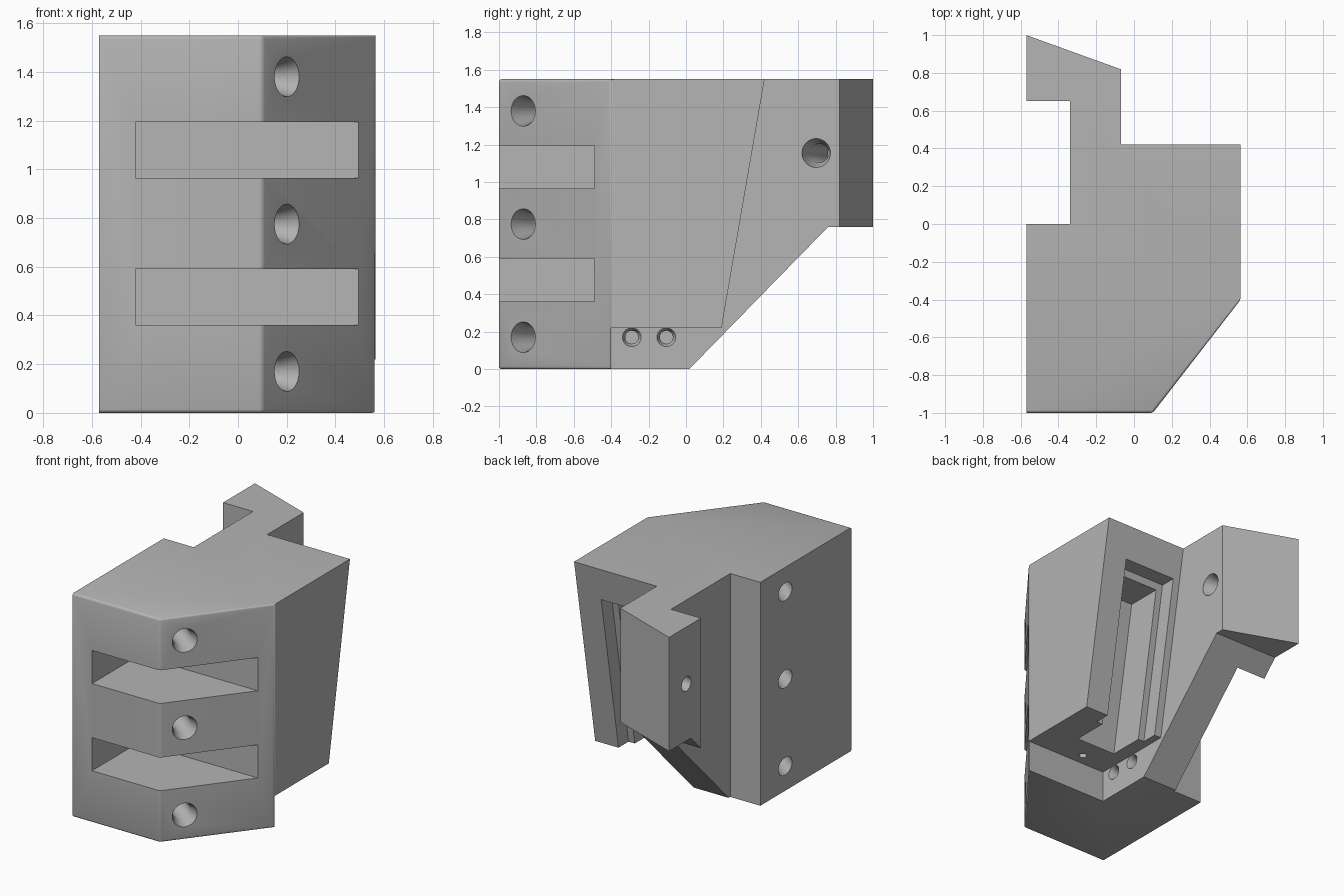
import bpy, bmesh, math
from mathutils import Vector

if "Cube" in bpy.data.objects:
    bpy.data.objects.remove(bpy.data.objects["Cube"])

grey = bpy.data.materials.new("plain grey")
grey.use_nodes = True
colour = (0.46, 0.46, 0.46, 1)
grey.diffuse_color = colour
grey.node_tree.nodes["Principled BSDF"].inputs["Base Color"].default_value = colour

HEIGHT = 1.55
CUTTERS = []


def finish(bm, name):
    bmesh.ops.recalc_face_normals(bm, faces=bm.faces)
    mesh = bpy.data.meshes.new(name)
    bm.to_mesh(mesh)
    bm.free()
    mesh.materials.append(grey)
    ob = bpy.data.objects.new(name, mesh)
    bpy.context.collection.objects.link(ob)
    return ob


def prism(points, offset):
    bm = bmesh.new()
    face = bm.faces.new([bm.verts.new(p) for p in points])
    out = bmesh.ops.extrude_face_region(bm, geom=[face])
    verts = [g for g in out["geom"] if isinstance(g, bmesh.types.BMVert)]
    bmesh.ops.translate(bm, verts=verts, vec=offset)
    bmesh.ops.recalc_face_normals(bm, faces=bm.faces)
    return bm


def cutter(bm, name):
    ob = finish(bm, name)
    ob.hide_render = True
    CUTTERS.append(ob)


def cut_profile(name, yz, x0, x1):
    cutter(prism([(x0, y, z) for y, z in yz], (x1 - x0, 0, 0)), name)


def cut_box(name, x0, x1, y0, y1, z0, z1):
    cut_profile(name, [(y0, z0), (y1, z0), (y1, z1), (y0, z1)], x0, x1)


def cut_hole(name, start, direction, length, radius, sink, depth):
    """Drilled hole whose mouth narrows from sink to radius over depth."""
    d = Vector(direction).normalized()
    rot = d.to_track_quat('Z', 'Y')
    rings = [(-0.06, sink), (0, sink), (depth, radius), (length, radius)]
    bm = bmesh.new()
    n = 32
    loops = []
    for t, r in rings:
        loops.append([bm.verts.new(Vector(start) + rot @ Vector(
            (r * math.cos(math.tau * i / n), r * math.sin(math.tau * i / n), t)))
            for i in range(n)])
    for a, b in zip(loops, loops[1:]):
        for i in range(n):
            j = (i + 1) % n
            bm.faces.new((a[i], a[j], b[j], b[i]))
    bm.faces.new(loops[0])
    bm.faces.new(loops[-1])
    cutter(bm, name)


# Main body: extruded plan with softly rounded front edges
plan = [(-0.57, -1), (0.1, -1), (0.565, -0.4), (0.565, 0.59), (-0.57, 1)]
bm = prism([(x, y, 0) for x, y in plan], (0, 0, HEIGHT))
front = [e for e in bm.edges if all(v.co.y < -0.39 for v in e.verts)
         and min(v.co.x for v in e.verts) > -0.58
         and max(v.co.x for v in e.verts) > 0]
bmesh.ops.bevel(bm, geom=front, offset=0.015, segments=3, profile=0.5,
                affect='EDGES')
body = finish(bm, "bracket_body")

# Sloped back beside the arm, with the notch beneath it
slope = (0.42 - 0.19) / (HEIGHT - 0.22)
top = HEIGHT + 0.1
cut_profile("back_cutter",
            [(-0.4, -0.1), (-0.4, 0.22), (0.19, 0.22),
             (0.42 + 0.1 * slope, top), (1.2, top), (1.2, -0.1)], -0.07, 0.8)

# Diagonal underside below the arm
cut_profile("underside_cutter",
            [(-0.08, -0.1), (0.76, 0.76), (1.2, 0.76), (1.2, -0.1)], -0.8, 0.8)

# Vertical channel between body and arm hook
cut_box("channel_cutter", -0.8, -0.34, 0, 0.65, -0.1, top)

# Strap pockets across the front corner
for z in (0.36, 0.965):
    cut_box("pocket_cutter", -0.42, 0.5, -1.2, -0.49, z, z + 0.23)


# Stepped slot following the sloped back
def cut_slot(name, x0, x1, depth, z_top):
    def back(z, d):
        return (0.19 + slope * (z - 0.22) - d, z)
    cut_profile(name, [back(0.15, depth), back(z_top, depth),
                       back(z_top, -0.2), back(0.15, -0.2)], x0, x1)


cut_slot("slot_mouth_cutter", -0.017, 0.385, 0.11, 1.32)
cut_slot("slot_deep_cutter", 0.03, 0.337, 0.36, 1.27)

# Three bolt holes square to the chamfer, leaving through the side
for z in (0.17, 0.775, 1.38):
    cut_hole("bolt_hole_cutter", (0.2, -0.87, z), (-0.6, 0.465, 0),
             1.3, 0.06, 0.082, 0.07)

# Arm hole, two blind foot holes and one upward pilot hole
cut_hole("arm_hole_cutter", (-0.07, 0.7, 1.155), (-0.5, 0.11, 0),
         0.8, 0.05, 0.078, 0.06)
for y in (-0.29, -0.105):
    cut_hole("foot_hole_cutter", (-0.07, y, 0.17), (-1, 0, 0),
             0.2, 0.035, 0.05, 0.03)
cut_hole("pilot_hole_cutter", (0.17, -0.32, 0.22), (0, 0, 1),
         0.2, 0.025, 0.026, 0.01)

# Apply every cut, then remove the cutters
bpy.ops.object.select_all(action='DESELECT')
body.select_set(True)
bpy.context.view_layer.objects.active = body
for ob in CUTTERS:
    mod = body.modifiers.new(ob.name, 'BOOLEAN')
    mod.operation = 'DIFFERENCE'
    mod.solver = 'EXACT'
    mod.object = ob
    bpy.ops.object.modifier_apply(modifier=mod.name)
    bpy.data.objects.remove(ob)

bpy.ops.object.shade_smooth_by_angle(angle=math.radians(32))
